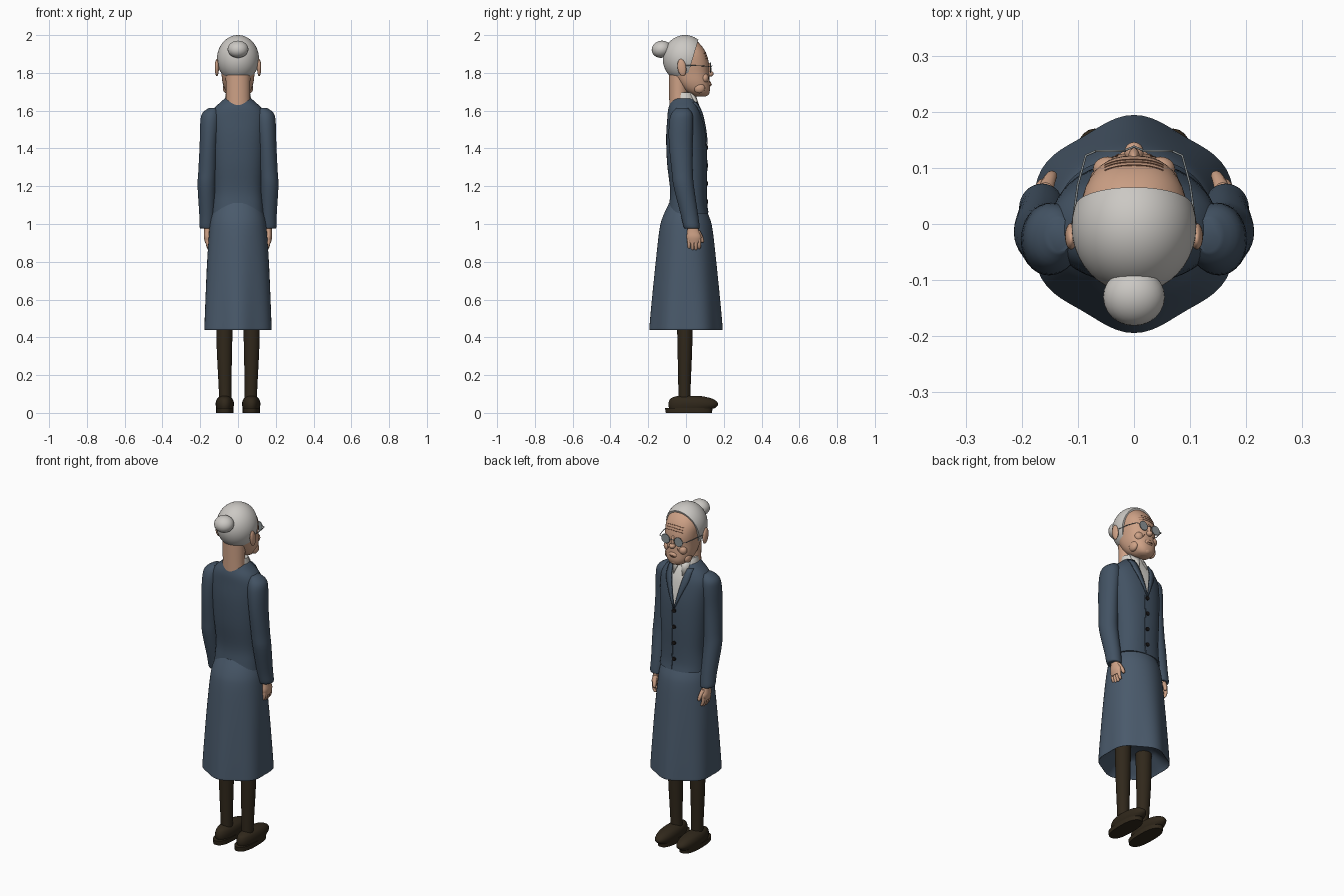
import bpy, bmesh, math
from mathutils import Vector

cube = bpy.data.objects.get("Cube")
if cube:
    bpy.data.objects.remove(cube, do_unlink=True)


def material(name, *rgb):
    m = bpy.data.materials.new(name)
    m.use_nodes = True
    m.diffuse_color = (*rgb, 1)
    m.node_tree.nodes["Principled BSDF"].inputs["Base Color"].default_value = (*rgb, 1)
    return m


JACKET = material("jacket navy", .055, .085, .125)
SKIRT = material("skirt blue", .068, .102, .148)
SKIN = material("skin", .62, .36, .24)
HAIR = material("grey hair", .6, .58, .55)
WHITE = material("blouse white", .68, .66, .62)
BROWN = material("dark brown", .03, .021, .011)
BLACK = material("black", .012, .01, .01)
LENS = material("lens grey", .27, .3, .31)
CREASE = material("skin crease", .27, .12, .07)
SIDES = (("left", 1), ("right", -1))


def finish(name, bm, *mats):
    bmesh.ops.recalc_face_normals(bm, faces=bm.faces)
    me = bpy.data.meshes.new(name)
    bm.to_mesh(me)
    bm.free()
    for m in mats:
        me.materials.append(m)
    ob = bpy.data.objects.new(name, me)
    bpy.context.collection.objects.link(ob)
    bpy.ops.object.select_all(action='DESELECT')
    ob.select_set(True)
    bpy.context.view_layer.objects.active = ob
    bpy.ops.object.shade_smooth_by_angle(angle=math.radians(50))
    return ob


def smooth(rings, steps=4):
    """Catmull-Rom interpolation of rings (x, y, z, rx, ry)."""
    r = [Vector(a) for a in rings]
    out = []
    for i in range(len(r) - 1):
        a, b, c, d = r[max(i - 1, 0)], r[i], r[i + 1], r[min(i + 2, len(r) - 1)]
        for k in range(steps):
            t = k / steps
            out.append(b + (c - a) * (t / 2) + (a * 2 - b * 5 + c * 4 - d) * (t * t / 2)
                       + (b * 3 - a - c * 3 + d) * (t ** 3 / 2))
    return out + [r[-1]]


def loft(rings, seg=32, p=2, fold=None):
    """Skin horizontal superellipse rings into a closed body."""
    bm = bmesh.new()
    loops = []
    for x, y, z, rx, ry in rings:
        loop = []
        for i in range(seg):
            a = math.tau * i / seg
            c, s = math.cos(a), math.sin(a)
            f = fold(a, z) if fold else 1
            loop.append(bm.verts.new((
                x + f * rx * math.copysign(abs(c) ** (2 / p), c),
                y + f * ry * math.copysign(abs(s) ** (2 / p), s), z)))
        loops.append(loop)
    for lo, hi in zip(loops, loops[1:]):
        for i in range(seg):
            j = (i + 1) % seg
            bm.faces.new((lo[i], lo[j], hi[j], hi[i]))
    bm.faces.new(loops[0])
    bm.faces.new(loops[-1])
    return bm


def face_y(rings, x, z, p):
    """Depth of a lofted surface on its face side."""
    for a, b in zip(rings, rings[1:]):
        if a[2] <= z <= b[2]:
            r = a.lerp(b, (z - a[2]) / (b[2] - a[2]))
            return r[1] + r[4] * max(0, 1 - abs(x / r[3]) ** p) ** (1 / p)
    return 0


def ball(name, mat, loc, radii, tilt=0):
    bm = bmesh.new()
    bmesh.ops.create_uvsphere(bm, u_segments=24, v_segments=16, radius=1)
    bmesh.ops.scale(bm, vec=radii, verts=bm.verts)
    ob = finish(name, bm, mat)
    ob.location, ob.rotation_euler.x = loc, tilt
    return ob


def disc(name, mat, loc, radius, depth):
    bm = bmesh.new()
    bmesh.ops.create_cone(bm, cap_ends=True, segments=24, radius1=radius, radius2=radius, depth=depth)
    ob = finish(name, bm, mat)
    ob.location, ob.rotation_euler.x = loc, math.pi / 2
    return ob


def wire(name, mat, points, radius, closed=False):
    cu = bpy.data.curves.new(name, 'CURVE')
    cu.dimensions, cu.bevel_depth, cu.bevel_resolution = '3D', radius, 2
    cu.use_fill_caps = True
    sp = cu.splines.new('POLY')
    sp.points.add(len(points) - 1)
    for q, co in zip(sp.points, points):
        q.co = (*co, 1)
    sp.use_cyclic_u = closed
    cu.materials.append(mat)
    ob = bpy.data.objects.new(name, cu)
    bpy.context.collection.objects.link(ob)
    return ob


# Skirt with deepening folds and a hollow hem
def folds(a, z):
    return 1 + .035 * max(0, (1.05 - z) / .6) * math.cos(6 * a + math.pi)


skirt = [(0, 0, z, rx, ry) for z, rx, ry in (
    (.52, .1, .1), (.46, .165, .168), (.44, .182, .186), (.47, .183, .186), (.6, .177, .176),
    (.8, .166, .158), (.97, .152, .14), (1.04, .14, .122), (1.11, .115, .09))]
finish("skirt", loft(smooth(skirt), 72, fold=folds), SKIRT)

# Jacket body with a cut V opening showing the blouse
torso = smooth([(0, y, z, rx, ry) for y, z, rx, ry in (
    (.01, 1.055, .137, .108), (.01, 1.1, .134, .1), (.012, 1.18, .13, .096), (.005, 1.32, .138, .105),
    (0, 1.46, .146, .105), (-.005, 1.56, .148, .094), (-.01, 1.61, .128, .084),
    (-.012, 1.645, .092, .07), (-.015, 1.665, .07, .058))])
TP, VZ, VK = 2.3, 1.43, .21
bm = loft(torso, 56, TP)
for s in (1, -1):
    bmesh.ops.bisect_plane(bm, geom=bm.verts[:] + bm.edges[:] + bm.faces[:],
                           plane_co=(0, 0, VZ), plane_no=(s, 0, -VK))
for f in bm.faces:
    c = f.calc_center_median()
    f.material_index = int(c.y > 0 and abs(c.x) < VK * (c.z - VZ))
finish("jacket", bm, JACKET, WHITE)

# Lapels, front edge and buttons
for side, s in SIDES:
    bm = bmesh.new()
    rows = []
    for i in range(13):
        t = i / 12
        z, x = VZ - .01 + .225 * t, VK * .225 * t
        w = .004 + .05 * t * (1 if t < .7 else (1.3 - t) / .6)
        rows.append([bm.verts.new((s * (x + w * k), face_y(torso, x + w * k, z, TP) + .004, z))
                     for k in (0, .5, 1)])
    for a, b in zip(rows, rows[1:]):
        for k in (0, 1):
            bm.faces.new((a[k], a[k + 1], b[k + 1], b[k]))
    sol = finish(side + "_lapel", bm, JACKET).modifiers.new("thickness", 'SOLIDIFY')
    sol.thickness, sol.offset = .007, 0
edge = [1.06 + .03 * i for i in range(13)]
wire("jacket_front_edge", JACKET, [(.014, face_y(torso, .014, z, TP), z) for z in edge], .003)
for i in range(4):
    z = 1.12 + .095 * i
    disc(f"button_{i + 1}", BLACK, (0, face_y(torso, 0, z, TP) + .003, z), .011, .009)

# Blouse collar, open at the nape
bm = loft(smooth([(0, -.008, 1.62, .075, .066), (0, -.008, 1.66, .07, .062), (0, -.012, 1.695, .064, .052)]))
bmesh.ops.bisect_plane(bm, geom=bm.verts[:] + bm.edges[:] + bm.faces[:],
                       plane_co=(0, -.03, 0), plane_no=(0, -1, 0), clear_outer=True)
bmesh.ops.holes_fill(bm, edges=bm.edges)
finish("blouse_collar", bm, WHITE)
for side, s in SIDES:
    bm = bmesh.new()
    corners = ((.002, .048, 1.692), (.05, .025, 1.692), (.052, .056, 1.635), (.028, .078, 1.605))
    bm.faces.new([bm.verts.new((s * x, y, z)) for x, y, z in corners])
    finish(side + "_collar_flap", bm, WHITE).modifiers.new("thickness", 'SOLIDIFY').thickness = .006

# Sleeves, hands, legs and shoes
for side, s in SIDES:
    arm = [(s * x, y, z, rx, ry) for x, y, z, rx, ry in (
        (.158, .032, .975, .034, .036), (.164, .03, .985, .04, .042), (.163, .018, 1.05, .042, .046),
        (.166, -.012, 1.2, .048, .054), (.162, -.02, 1.28, .048, .056), (.155, -.028, 1.42, .048, .062),
        (.148, -.026, 1.53, .052, .064), (.143, -.022, 1.585, .047, .055), (.132, -.02, 1.615, .022, .03))]
    finish(side + "_sleeve", loft(smooth(arm)), JACKET)
    palm = [(s * x, y, z, rx, ry) for x, y, z, rx, ry in (
        (.16, .042, .9, .014, .032), (.162, .042, .93, .019, .039),
        (.162, .038, .96, .018, .032), (.16, .033, 1, .02, .024))]
    finish(side + "_palm", loft(smooth(palm), 20), SKIN)
    for i in range(4):
        y, tip = .016 + .018 * i, .872 - .007 * math.sin(math.pi * i / 3)
        finger = [(s * .153, y, tip - .004, .003, .003), (s * .154, y, tip + .002, .008, .008),
                  (s * .16, y, .89, .0095, .009), (s * .162, y, .918, .011, .01)]
        finish(f"{side}_finger_{i + 1}", loft(smooth(finger), 12), SKIN)
    thumb = [(s * .145, .086, .902, .004, .004), (s * .146, .086, .908, .009, .009),
             (s * .15, .08, .93, .011, .011), (s * .158, .06, .965, .014, .014)]
    finish(side + "_thumb", loft(smooth(thumb), 12), SKIN)
    leg = [(s * .067, -.008, .05, .032, .031), (s * .069, -.008, .15, .034, .033),
           (s * .072, -.006, .35, .041, .039), (s * .072, -.006, .55, .045, .043)]
    finish(side + "_leg", loft(smooth(leg)), BROWN)
    sole = [(s * .07, .015, 0, .046, .122), (s * .07, .015, .026, .046, .126)]
    finish(side + "_sole", loft([Vector(r) for r in sole], 32, 2.5), BROWN)
    upper = [(s * .07, y, z, rx, ry) for y, z, rx, ry in (
        (.03, .022, .044, .118), (.038, .04, .048, .131), (.036, .06, .047, .127),
        (.026, .078, .038, .105), (.015, .09, .02, .06))]
    finish(side + "_shoe", loft(smooth(upper), 32, 2.2), BROWN)

# Neck and head
neck = [(0, -.034, 1.6, .068, .054), (0, -.038, 1.68, .064, .051), (0, -.035, 1.82, .066, .056)]
finish("neck", loft(smooth(neck)), SKIN)
HP = 2.35
head = smooth([(0, y, z, rx, ry) for y, z, rx, ry in (
    (.078, 1.674, .02, .022), (.072, 1.684, .044, .045), (.056, 1.71, .068, .071), (.038, 1.75, .082, .088),
    (.022, 1.8, .088, .1), (.014, 1.85, .094, .107), (.006, 1.9, .094, .102), (0, 1.94, .078, .085),
    (0, 1.975, .045, .05), (0, 1.985, .02, .02))])
finish("head", loft(head, 40, HP), SKIN)


def on_face(x, z, lift=0):
    return (x, face_y(head, x, z, HP) + lift, z)


# Hair cap trimmed at the hairline and nape, plus the bun
bm = bmesh.new()
bmesh.ops.create_uvsphere(bm, u_segments=40, v_segments=28, radius=1)
bmesh.ops.scale(bm, vec=(.111, .118, .125), verts=bm.verts)
bmesh.ops.translate(bm, vec=(0, -.005, 1.875), verts=bm.verts)
for co, no in (((0, .052, 1.93), (0, 1, -.3)), ((0, -.05, 1.778), (0, -.15, -1))):
    bmesh.ops.bisect_plane(bm, geom=bm.verts[:] + bm.edges[:] + bm.faces[:],
                           plane_co=co, plane_no=no, clear_outer=True)
    bmesh.ops.holes_fill(bm, edges=bm.edges)
finish("hair", bm, HAIR)
ball("hair_bun", HAIR, (0, -.13, 1.925), (.055, .052, .045), .25)

# Facial features
ball("nose_tip", SKIN, (0, .128, 1.795), (.017, .018, .015))
ball("nose_bridge", SKIN, (0, .121, 1.82), (.01, .014, .035), .12)
ball("chin", SKIN, (0, .102, 1.697), (.03, .022, .02))
ball("lips", SKIN, (0, .118, 1.741), (.028, .016, .017))
arc = [-1 + i / 5 for i in range(11)]
wire("mouth", CREASE, [(.03 * t, .1345 - .022 * t * t, 1.737 + .007 * t * t) for t in arc], .003)
for i in range(3):
    z = 1.88 + .014 * i
    wire(f"forehead_crease_{i + 1}", CREASE, [on_face(.052 * t, z - .006 * t * t) for t in arc], .0014)
for side, s in SIDES:
    ball(side + "_ear", SKIN, (s * .112, -.022, 1.828), (.011, .023, .046), .15)
    ball(side + "_cheek", SKIN, (s * .047, .098, 1.772), (.026, .022, .026))
    ball(side + "_jowl", SKIN, (s * .062, .07, 1.72), (.018, .03, .028))
    wire(side + "_smile_crease", CREASE,
         [(s * (.028 + .016 * t), .124 - .014 * t, 1.785 - .045 * t) for t in (0, .5, 1)], .0014)
    # Glasses
    disc(side + "_lens", LENS, (s * .042, .13, 1.828), .025, .003)
    rim = [(s * .042 + .026 * math.cos(math.tau * i / 24), .13, 1.828 + .026 * math.sin(math.tau * i / 24))
           for i in range(24)]
    wire(side + "_lens_rim", LENS, rim, .002, True)
    wire(side + "_temple", LENS,
         [(s * .068, .13, 1.832), (s * .086, .122, 1.834), (s * .1, .07, 1.838), (s * .111, -.01, 1.84)], .002)
wire("glasses_bridge", LENS, [(-.017, .131, 1.832), (0, .138, 1.837), (.017, .131, 1.832)], .002)
